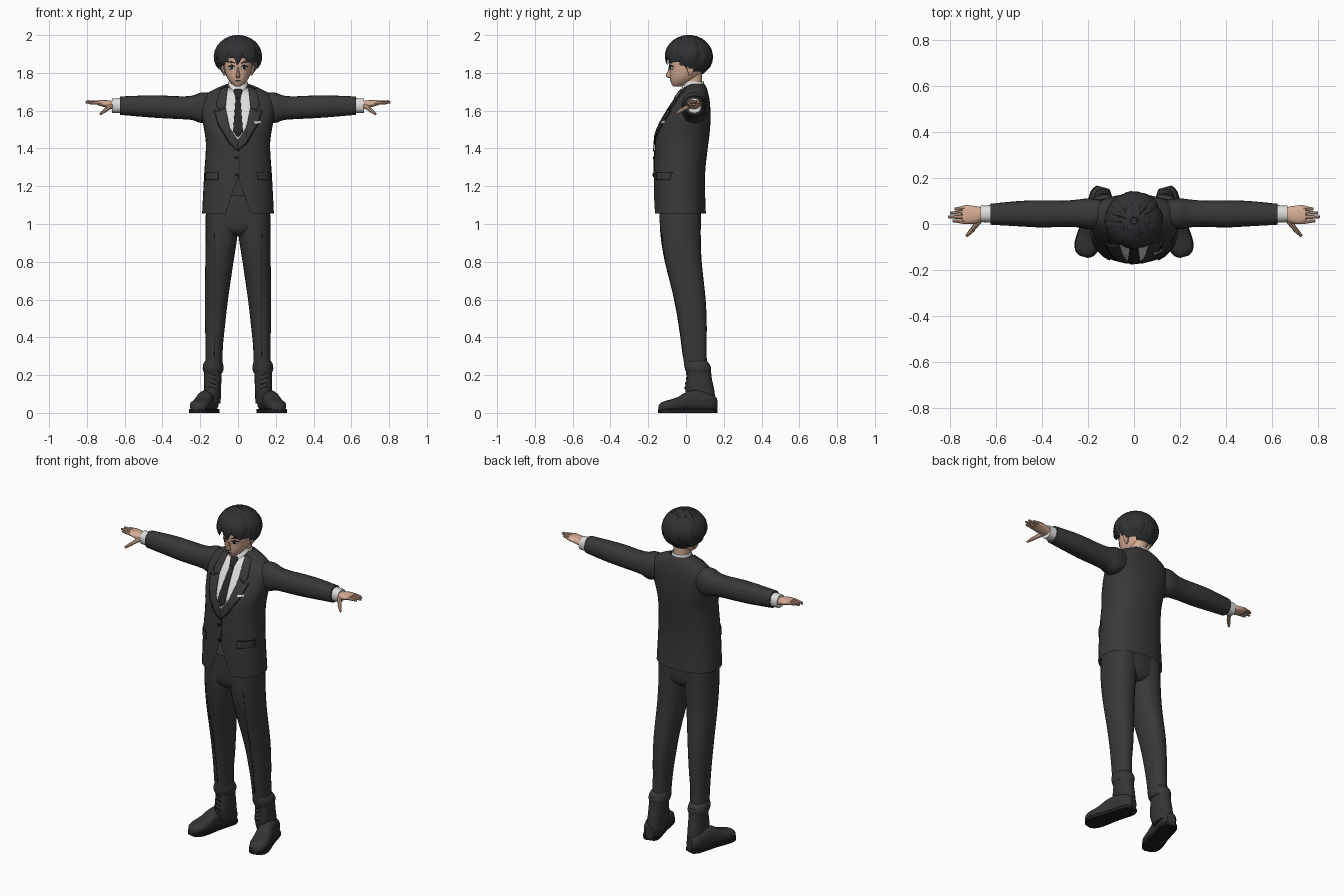
import bpy, bmesh, math, random
from mathutils import Vector, Matrix
from mathutils.bvhtree import BVHTree

random.seed(4)
if "Cube" in bpy.data.objects:
    bpy.data.objects.remove(bpy.data.objects["Cube"])
made = []


def material(name, r, g, b):
    m = bpy.data.materials.new(name)
    m.use_nodes = True
    m.diffuse_color = (r, g, b, 1)
    node = next(n for n in m.node_tree.nodes if n.type == 'BSDF_PRINCIPLED')
    node.inputs["Base Color"].default_value = (r, g, b, 1)
    node.inputs["Roughness"].default_value = 0.9
    return m


SUIT = material("charcoal cloth", .04, .04, .041)
LINE = material("dark seam", .012, .012, .013)
TIE = material("black tie", .02, .02, .023)
HAIR = material("black hair", .03, .031, .034)
SKIN = material("skin", .68, .42, .30)
SHIRT = material("white shirt", .74, .73, .72)
BOOT = material("boot leather", .035, .035, .035)


def finish(name, bm, mat):
    bmesh.ops.recalc_face_normals(bm, faces=bm.faces)
    me = bpy.data.meshes.new(name)
    bm.to_mesh(me)
    bm.free()
    me.materials.append(mat)
    ob = bpy.data.objects.new(name, me)
    bpy.context.collection.objects.link(ob)
    made.append(ob)
    return ob


def smooth_rows(rows, steps):
    """Catmull-Rom interpolation of numeric rows."""
    out = []
    for i in range(len(rows) - 1):
        a, b, c, d = (rows[max(0, min(len(rows) - 1, i + k))] for k in (-1, 0, 1, 2))
        for j in range(steps):
            t = j / steps
            out.append([q + .5 * t * (r - p + t * (2*p - 5*q + 4*r - s + t * (3*(q - r) + s - p)))
                        for p, q, r, s in zip(a, b, c, d)])
    return out + [list(rows[-1])]


def loft(name, rows, axis, mat, side=1, power=2.3, n=24, mtx=Matrix(), caps=True):
    """Rows hold position on the axis, then the low/high limits of the section."""
    bm = bmesh.new()
    rings = []
    for t, a0, a1, b0, b1 in smooth_rows(rows, 3):
        ring = []
        for k in range(n):
            c, s = math.cos(math.tau * k / n), math.sin(math.tau * k / n)
            u = (a0 + a1) / 2 + (a1 - a0) / 2 * math.copysign(abs(c) ** (2 / power), c)
            v = (b0 + b1) / 2 + (b1 - b0) / 2 * math.copysign(abs(s) ** (2 / power), s)
            p = mtx @ Vector({'x': (t, u, v), 'y': (u, t, v), 'z': (u, v, t)}[axis])
            p.x *= side
            ring.append(bm.verts.new(p))
        rings.append(ring)
    for r, q in zip(rings, rings[1:]):
        for k in range(n):
            bm.faces.new((r[k], r[(k + 1) % n], q[(k + 1) % n], q[k]))
    if caps:
        bm.faces.new(rings[0])
        bm.faces.new(rings[-1])
    return finish(name, bm, mat)


def patch(name, pts, target, mat, side=1, lift=.003):
    """Thin plate with an (x, z) outline, laid on the front of a target."""
    tree = BVHTree.FromPolygons([v.co for v in target.data.vertices],
                                [p.vertices[:] for p in target.data.polygons])
    bm = bmesh.new()
    bm.faces.new([bm.verts.new((x * side, 0, z)) for x, z in pts])
    bmesh.ops.triangulate(bm, faces=bm.faces[:])
    bmesh.ops.subdivide_edges(bm, edges=bm.edges[:], cuts=5, use_grid_fill=True)
    for v in bm.verts:
        hit = tree.ray_cast(Vector((v.co.x, -1, v.co.z)), Vector((0, 1, 0)))[0]
        if hit is None:
            hit = tree.find_nearest(Vector((v.co.x, -.1, v.co.z)))[0]
        v.co.y = hit.y - lift
    ob = finish(name, bm, mat)
    if sum(p.normal.y for p in ob.data.polygons) > 0:
        ob.data.flip_normals()
    mod = ob.modifiers.new("thickness", 'SOLIDIFY')
    mod.thickness = .005
    mod.offset = -.6
    return ob


def box(x, z, w, h):
    return [(x - w, z - h), (x + w, z - h), (x + w, z + h), (x - w, z + h)]


def mirrored(pts):
    return pts + [(-x, z) for x, z in reversed(pts) if abs(x) > .0001]


# Jacket body, with the front hem cut away
jacket = loft("jacket", [(1.055, -.19, .19, -.17, .105), (1.25, -.18, .18, -.17, .1),
                         (1.4, -.17, .17, -.165, .115), (1.48, -.176, .176, -.157, .125),
                         (1.56, -.19, .19, -.12, .13), (1.64, -.195, .195, -.07, .127),
                         (1.69, -.165, .165, -.035, .118), (1.725, -.1, .1, -.005, .108),
                         (1.74, -.062, .062, .01, .098)], 'z', SUIT, n=36, caps=False)
bm = bmesh.new()
bm.from_mesh(jacket.data)
for s in (1, -1):
    front = [f for f in bm.faces if f.calc_center_median().y < -.1 and f.calc_center_median().z < 1.3]
    geom = set(front) | {e for f in front for e in f.edges} | {v for f in front for v in f.verts}
    bmesh.ops.bisect_plane(bm, geom=list(geom), plane_co=(0, 0, 1.25), plane_no=(s * .19, 0, .065))
gone = []
for f in bm.faces:
    c = f.calc_center_median()
    if c.y < -.1 and c.z < 1.25 - abs(c.x) * .19 / .065:
        gone.append(f)
bmesh.ops.delete(bm, geom=gone, context='FACES')
bm.to_mesh(jacket.data)
bm.free()

# Shirt front, tie and lapels
patch("shirt_front", mirrored([(0, 1.44), (.045, 1.51), (.07, 1.62), (.058, 1.72)]), jacket, SHIRT)
patch("tie_blade", mirrored([(0, 1.46), (.026, 1.49), (.012, 1.672)]), jacket, TIE, lift=.008)
patch("tie_knot", mirrored([(.012, 1.668), (.024, 1.705), (.016, 1.715)]), jacket, TIE, lift=.013)
for s in (1, -1):
    patch("lapel", [(0, 1.39), (.045, 1.43), (.1, 1.52), (.125, 1.6), (.1, 1.598), (.066, 1.62),
                    (.045, 1.51), (0, 1.44)], jacket, SUIT, s, .007)
    patch("jacket_collar", [(.066, 1.62), (.098, 1.603), (.115, 1.63), (.095, 1.715), (.055, 1.73)],
          jacket, SUIT, s, .007)
    patch("lapel_edge", [(0, 1.385), (.048, 1.425), (.104, 1.518), (.13, 1.603), (.125, 1.603),
                         (.099, 1.52), (.044, 1.43), (0, 1.39)], jacket, LINE, s, .008)
    patch("pocket_flap", box(.14, 1.252, .035, .018), jacket, SUIT, s, .007)
    patch("pocket_seam", box(.14, 1.272, .036, .003), jacket, LINE, s, .006)
patch("front_seam", box(.006, 1.32, .0015, .07), jacket, LINE)
for z in (1.35, 1.26):
    patch("jacket_button", box(-.008, z, .007, .007), jacket, LINE, lift=.006)
patch("pocket_square", [(.085, 1.53), (.125, 1.535), (.12, 1.548), (.1, 1.542), (.088, 1.546)],
      jacket, SHIRT, lift=.009)

# Neck, shirt collar and head
loft("neck", [(1.66, -.045, .045, -.005, .09), (1.72, -.043, .043, -.008, .085),
              (1.8, -.045, .045, -.01, .085)], 'z', SKIN)
loft("shirt_collar", [(1.69, -.064, .064, -.036, .1), (1.725, -.057, .057, -.02, .098),
                      (1.755, -.05, .05, -.008, .094)], 'z', SHIRT, caps=False)
head = loft("head", [(1.728, -.014, .014, -.068, -.025), (1.745, -.036, .036, -.078, .02),
                     (1.775, -.058, .058, -.085, .065), (1.81, -.07, .07, -.087, .092),
                     (1.86, -.077, .077, -.092, .108), (1.92, -.078, .078, -.085, .11),
                     (1.97, -.045, .045, -.045, .07)], 'z', SKIN, power=2.1)
loft("nose", [(1.774, -.009, .009, -.094, -.07), (1.784, -.012, .012, -.107, -.07),
              (1.81, -.007, .007, -.097, -.07), (1.835, -.004, .004, -.09, -.07)], 'z', SKIN, n=8)
patch("mouth", box(0, 1.757, .014, .0015), head, LINE)
for s in (1, -1):
    eye = [(.017, 1.82), (.045, 1.819), (.05, 1.83), (.035, 1.838), (.02, 1.833)]
    patch("eye_white", eye, head, SHIRT, s, .002)
    patch("iris", box(.033, 1.828, .007, .008), head, LINE, s, .004)
    patch("upper_lid", [(.016, 1.834), (.034, 1.838), (.053, 1.83), (.053, 1.835), (.034, 1.843)],
          head, LINE, s, .004)
    patch("eyebrow", [(.015, 1.85), (.055, 1.856), (.038, 1.864)], head, HAIR, s)
    loft("ear", [(1.785, .066, .074, .015, .03), (1.81, .068, .088, .008, .045),
                 (1.84, .07, .09, .01, .05)], 'z', SKIN, s, n=10)

# Hair: a cap trimmed around the face, covered with tapering locks
centre, radii = Vector((0, .015, 1.878)), Vector((.12, .12, .113))


def on_scalp(th, phi):
    d = Vector((math.sin(phi) * math.cos(th), math.sin(phi) * math.sin(th), math.cos(phi)))
    return centre + d * radii, d


bm = bmesh.new()
bmesh.ops.create_uvsphere(bm, u_segments=28, v_segments=18, radius=1)
for v in bm.verts:
    v.co = centre + v.co * radii * .98
low = [f for f in bm.faces if f.calc_center_median().z < 1.833 - .4 * f.calc_center_median().y]
bmesh.ops.delete(bm, geom=low, context='FACES')
finish("hair_cap", bm, HAIR)

bm = bmesh.new()
for i in range(34):
    th = math.tau * (i + random.uniform(-.3, .3)) / 17 + (i // 17) * .18
    back = (1 + math.sin(th)) / 2
    end = 1.9 + .36 * back + random.uniform(-.14, .1) - .25 * (i // 17)
    prev = None
    for j in range(10):
        f = j / 9
        p, d = on_scalp(th + .16 * f * f * (-1) ** i, .12 + (end - .12) * f)
        across = Vector((-math.sin(th), math.cos(th), 0))
        taper = 1.02 - f ** 4
        w, t = .032 * min(1, .25 + 1.3 * f) * taper, .011 * taper
        ring = [bm.verts.new(p + across * w * math.cos(a) + d * t * math.sin(a))
                for a in (math.tau * k / 6 for k in range(6))]
        if prev:
            for k in range(6):
                bm.faces.new((prev[k], prev[(k + 1) % 6], ring[(k + 1) % 6], ring[k]))
        else:
            bm.faces.new(ring)
        prev = ring
    bm.faces.new(prev)
finish("hair_locks", bm, HAIR)

# Arms and hands
for s in (1, -1):
    loft("sleeve", [(.12, -.005, .1, 1.56, 1.69), (.19, -.022, .112, 1.535, 1.697),
                    (.24, -.015, .107, 1.55, 1.68), (.3, -.012, .102, 1.555, 1.676),
                    (.4, -.015, .103, 1.56, 1.68), (.5, -.01, .1, 1.567, 1.68),
                    (.625, -.003, .088, 1.578, 1.675)], 'x', SUIT, s)
    loft("shirt_cuff", [(.6, .006, .083, 1.588, 1.668), (.668, .008, .08, 1.588, 1.664)], 'x', SHIRT, s)
    loft("palm", [(.65, .018, .07, 1.605, 1.65), (.69, .002, .078, 1.614, 1.655),
                  (.725, 0, .082, 1.624, 1.656), (.745, .003, .08, 1.63, 1.654)], 'x', SKIN, s, n=16)
    bm = bmesh.new()
    fingers = [((.735, .01 + .02 * k, 1.642), (tip, .014 + .017 * k, 1.65 - .005 * abs(k - 2)), .0105)
               for k, tip in enumerate((.79, .808, .8, .78))]
    fingers.append(((.672, .018, 1.625), (.705, -.028, 1.6), .015))
    fingers.append(((.7, -.022, 1.604), (.728, -.052, 1.582), .0115))
    for p, q, r in fingers:
        p, q = Vector(p), Vector(q)
        turn = (q - p).to_track_quat('Z', 'Y').to_matrix().to_4x4()
        bmesh.ops.create_cone(bm, cap_ends=True, segments=8, radius1=r, radius2=r * .55,
                              depth=(q - p).length, matrix=Matrix.Translation((p + q) / 2) @ turn)
    for v in bm.verts:
        v.co.x *= s
    finish("fingers", bm, SKIN)

# Trousers
loft("trouser_hips", [(.935, -.06, .06, -.09, .05), (.97, -.15, .15, -.13, .075),
                      (1.06, -.17, .17, -.14, .08), (1.15, -.165, .165, -.14, .08)], 'z', SUIT)
for s in (1, -1):
    leg = loft("trouser_leg", [(.24, .083, .174, -.008, .112), (.35, .08, .172, -.022, .108),
                               (.45, .07, .174, -.035, .11), (.6, .053, .176, -.062, .104),
                               (.8, .024, .173, -.112, .083), (.95, .002, .172, -.136, .078),
                               (1.1, 0, .17, -.14, .08)], 'z', SUIT, s)
    loft("trouser_cuff", [(.212, .083, .18, .002, .13), (.235, .076, .187, -.006, .133),
                          (.262, .08, .182, -.01, .122), (.275, .085, .172, -.005, .108)], 'z', SUIT, s)
    patch("trouser_crease", [(.124, .3), (.127, .3), (.127, .95), (.124, .95)], leg, LINE, s, .001)

    # Boots, toes turned outward
    shaft = loft("boot_shaft", [(.05, .092, .182, .02, .158), (.12, .09, .18, -.004, .15),
                                (.18, .088, .18, .004, .137), (.25, .088, .178, .008, .13)], 'z', BOOT, s)
    turn = Matrix.Translation((.135, .16, 0)) @ Matrix.Rotation(.27, 4, 'Z')
    foot = [(0, .024, .08), (-.03, .043, .1), (-.1, .044, .12), (-.16, .045, .112),
            (-.21, .05, .083), (-.265, .051, .067), (-.3, .037, .055), (-.314, .014, .038)]
    loft("boot_foot", [(y, -w, w, .01, h) for y, w, h in foot], 'y', BOOT, s, 2.5, mtx=turn)
    bm = bmesh.new()
    edge = [(w + .004, y) for y, w, h in smooth_rows([(y, w, h) for y, w, h in foot], 2)
            for y, w in [(y, w)]]
    outline = [turn @ Vector((x, y, 0)) for x, y in edge + [(-x, y) for x, y in reversed(edge)]]
    face = bm.faces.new([bm.verts.new((p.x * s, p.y, 0)) for p in outline])
    top = bmesh.ops.extrude_face_region(bm, geom=[face])["geom"]
    bmesh.ops.translate(bm, vec=(0, 0, .02), verts=[v for v in top if isinstance(v, bmesh.types.BMVert)])
    finish("boot_sole", bm, LINE)
    for k in range(4):
        z = .125 + .024 * k
        patch("boot_lace", [(.118, z), (.156, z + .012), (.156, z + .017), (.118, z + .005)],
              shaft, LINE, s, .004)

# Smooth shading with sharp creases kept
bpy.ops.object.select_all(action='DESELECT')
for ob in made:
    ob.select_set(True)
bpy.context.view_layer.objects.active = made[0]
bpy.ops.object.shade_smooth_by_angle(angle=math.radians(40))
